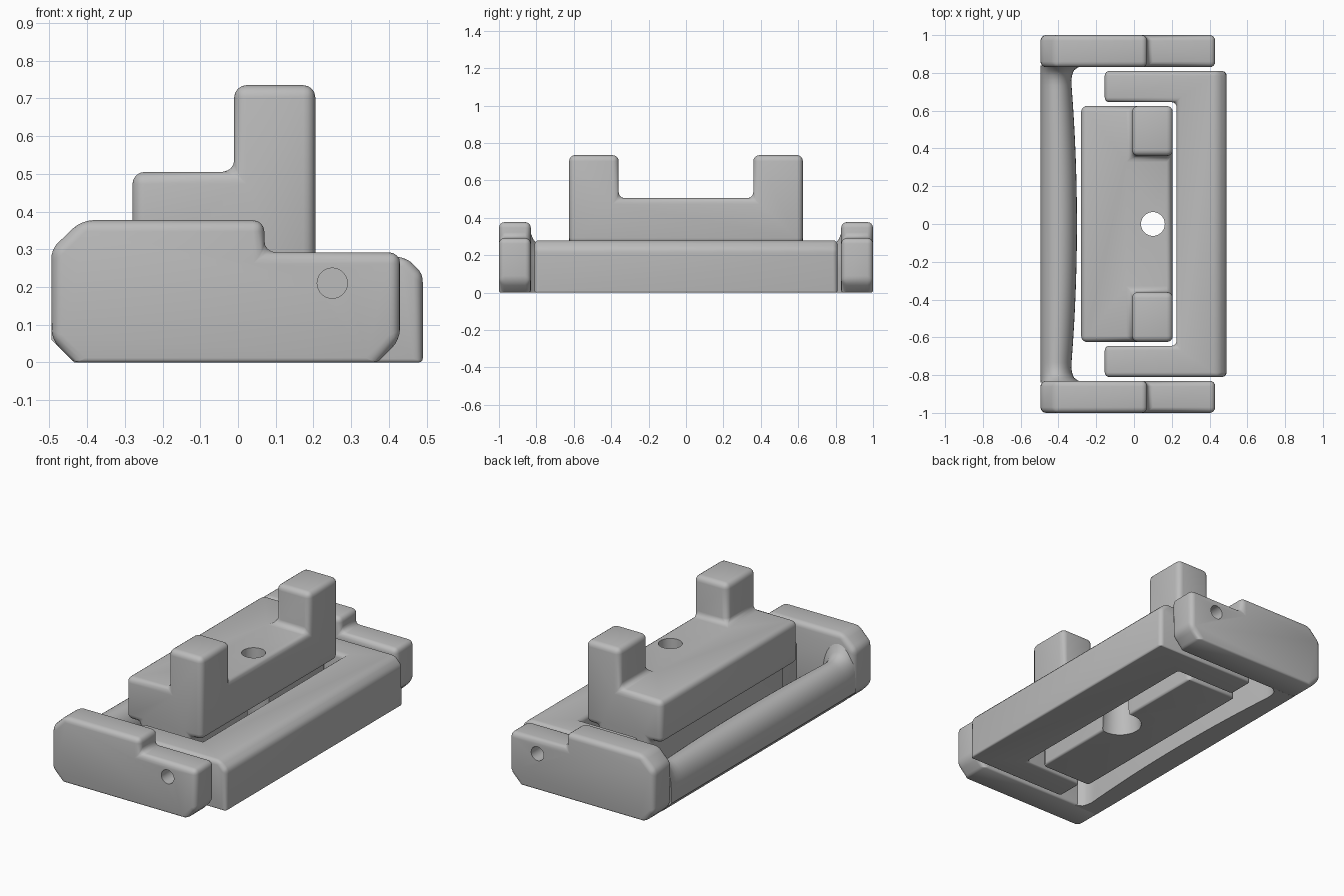
import bpy, bmesh, math
from mathutils import Matrix

if "Cube" in bpy.data.objects:
    bpy.data.objects.remove(bpy.data.objects["Cube"], do_unlink=True)

grey = bpy.data.materials.new("plain_grey")
grey.use_nodes = True
colour = (0.5, 0.5, 0.5, 1)
grey.diffuse_color = colour
grey.node_tree.nodes["Principled BSDF"].inputs["Base Color"].default_value = colour


def finish(name, bm):
    bmesh.ops.recalc_face_normals(bm, faces=bm.faces)
    me = bpy.data.meshes.new(name)
    bm.to_mesh(me)
    bm.free()
    me.materials.append(grey)
    ob = bpy.data.objects.new(name, me)
    bpy.context.collection.objects.link(ob)
    return ob


def weigh_edges(bm):
    """Full rounding on hard edges, a fine one on the underside."""
    layer = bm.edges.layers.float.new("bevel_weight_edge")
    for e in bm.edges:
        if e.calc_face_angle(0) > 0.1:
            low = all(v.co.z < 0.001 for v in e.verts)
            e[layer] = 0.4 if low else 1.0


def solid(xs, ys, zs, filled):
    """One clean solid from the outer faces of the filled grid cells."""
    bm = bmesh.new()
    verts = {}
    grid = (xs, ys, zs)

    def vert(i):
        if i not in verts:
            verts[i] = bm.verts.new([grid[a][i[a]] for a in range(3)])
        return verts[i]

    def full(c):
        return all(0 <= c[a] < len(grid[a]) - 1 for a in range(3)) and filled(*c)

    for i in range(len(xs) - 1):
        for j in range(len(ys) - 1):
            for k in range(len(zs) - 1):
                if not full((i, j, k)):
                    continue
                for axis in range(3):
                    for side in (0, 1):
                        n = [i, j, k]
                        n[axis] += 2 * side - 1
                        if full(n):
                            continue
                        corners = []
                        for u, v in ((0, 0), (1, 0), (1, 1), (0, 1)):
                            c = [i, j, k]
                            c[axis] += side
                            c[(axis + 1) % 3] += u
                            c[(axis + 2) % 3] += v
                            corners.append(vert(tuple(c)))
                        bm.faces.new(corners)
    bmesh.ops.recalc_face_normals(bm, faces=bm.faces)
    bmesh.ops.dissolve_limit(bm, angle_limit=0.01, verts=bm.verts, edges=bm.edges)
    return bm


def cylinder(name, r1, r2, depth, matrix):
    bm = bmesh.new()
    bmesh.ops.create_cone(bm, cap_ends=True, segments=40, radius1=r1, radius2=r2,
                          depth=depth, matrix=matrix)
    ob = finish(name, bm)
    ob.hide_render = True
    ob.hide_set(True)
    ob.display_type = "WIRE"
    return ob


def round_and_cut(ob, width, cutters):
    b = ob.modifiers.new("rounding", "BEVEL")
    b.limit_method = "WEIGHT"
    b.width = width
    b.segments = 4
    for c in cutters:
        m = ob.modifiers.new("hole", "BOOLEAN")
        m.operation = "DIFFERENCE"
        m.solver = "EXACT"
        m.object = c
    # Bake the result so the cutters can go
    dg = bpy.context.evaluated_depsgraph_get()
    me = bpy.data.meshes.new_from_object(ob.evaluated_get(dg))
    ob.modifiers.clear()
    ob.data = me
    smooth(ob)


def smooth(ob):
    bpy.ops.object.select_all(action="DESELECT")
    ob.select_set(True)
    bpy.context.view_layer.objects.active = ob
    bpy.ops.object.shade_smooth_by_angle(angle=math.radians(35))


# Cutters: pivot pin holes, and the stepped centre hole
turn = Matrix.Rotation(math.pi / 2, 4, "X")
pins = [cylinder("pin_cutter", 0.04, 0.04, 0.4, Matrix.Translation((0.25, s * 0.93, 0.21)) @ turn)
        for s in (-1, 1)]
screw = cylinder("screw_cutter", 0.063, 0.063, 2, Matrix.Translation((0.1, 0, 0.4)))
sink = cylinder("sink_cutter", 0.12, 0.1, 0.3, Matrix.Translation((0.1, 0, 0.1)))

# Side arms
profile = [(-0.435, 0), (0.37, 0), (0.43, 0.06), (0.43, 0.292), (0.07, 0.292),
           (0.07, 0.377), (-0.415, 0.377), (-0.495, 0.3), (-0.495, 0.06)]
for s, name in ((-1, "front_arm"), (1, "back_arm")):
    bm = bmesh.new()
    face = bm.faces.new([bm.verts.new((x, s * 0.83, z)) for x, z in profile])
    out = bmesh.ops.extrude_face_region(bm, geom=[face])["geom"]
    moved = [v for v in out if isinstance(v, bmesh.types.BMVert)]
    bmesh.ops.translate(bm, verts=moved, vec=(0, s * 0.17, 0))
    bmesh.ops.recalc_face_normals(bm, faces=bm.faces)
    weigh_edges(bm)
    round_and_cut(finish(name, bm), 0.03, pins)

# Rounded handle bar, flaring into the arms
bm = bmesh.new()
rings = []
count = 64
for n in range(count + 1):
    y = -0.84 + 1.68 * n / count
    flare = max(0, (abs(y) - 0.74) / 0.1)
    flare = 1 - math.sqrt(max(0, 1 - flare * flare))
    inner = -0.302 - 0.03 * (y / 0.75) ** 2 + 0.06 * flare
    top = 0.25 + 0.09 * flare
    mid, half = (inner - 0.495) / 2, (inner + 0.495) / 2
    section = [(inner, 0), (-0.435, 0), (-0.495, 0.06)]
    for k in range(17):
        a = math.pi * k / 16
        section.append((mid - half * math.cos(a), 0.13 + (top - 0.13) * math.sin(a)))
    rings.append([bm.verts.new((x, y, z)) for x, z in section])
for a, b in zip(rings, rings[1:]):
    for k in range(len(a)):
        m = (k + 1) % len(a)
        bm.faces.new((a[k], a[m], b[m], b[k]))
bm.faces.new(rings[0])
bm.faces.new(rings[-1])
smooth(finish("handle_bar", bm))

# U-shaped frame, open towards the bar
bm = solid([-0.155, 0.225, 0.49], [-0.81, -0.645, 0.645, 0.81], [0, 0.28],
           lambda i, j, k: i == 1 or j != 1)
edge = [e for e in bm.edges if all(v.co.x > 0.48 and v.co.z > 0.27 for v in e.verts)]
bmesh.ops.bevel(bm, geom=edge, offset=0.045, segments=1, affect="EDGES")
weigh_edges(bm)
round_and_cut(finish("u_frame", bm), 0.025, pins)


# Centre block: narrow foot, wide body and two towers
def block(i, j, k):
    return (k == 0 and i in (1, 2)) or k == 1 or (k == 2 and i > 1 and j != 1)


bm = solid([-0.28, -0.2, -0.01, 0.13, 0.205], [-0.625, -0.36, 0.36, 0.625],
           [0, 0.26, 0.505, 0.735], block)
weigh_edges(bm)
round_and_cut(finish("centre_block", bm), 0.032, [screw, sink])

for c in pins + [screw, sink]:
    bpy.data.objects.remove(c, do_unlink=True)
